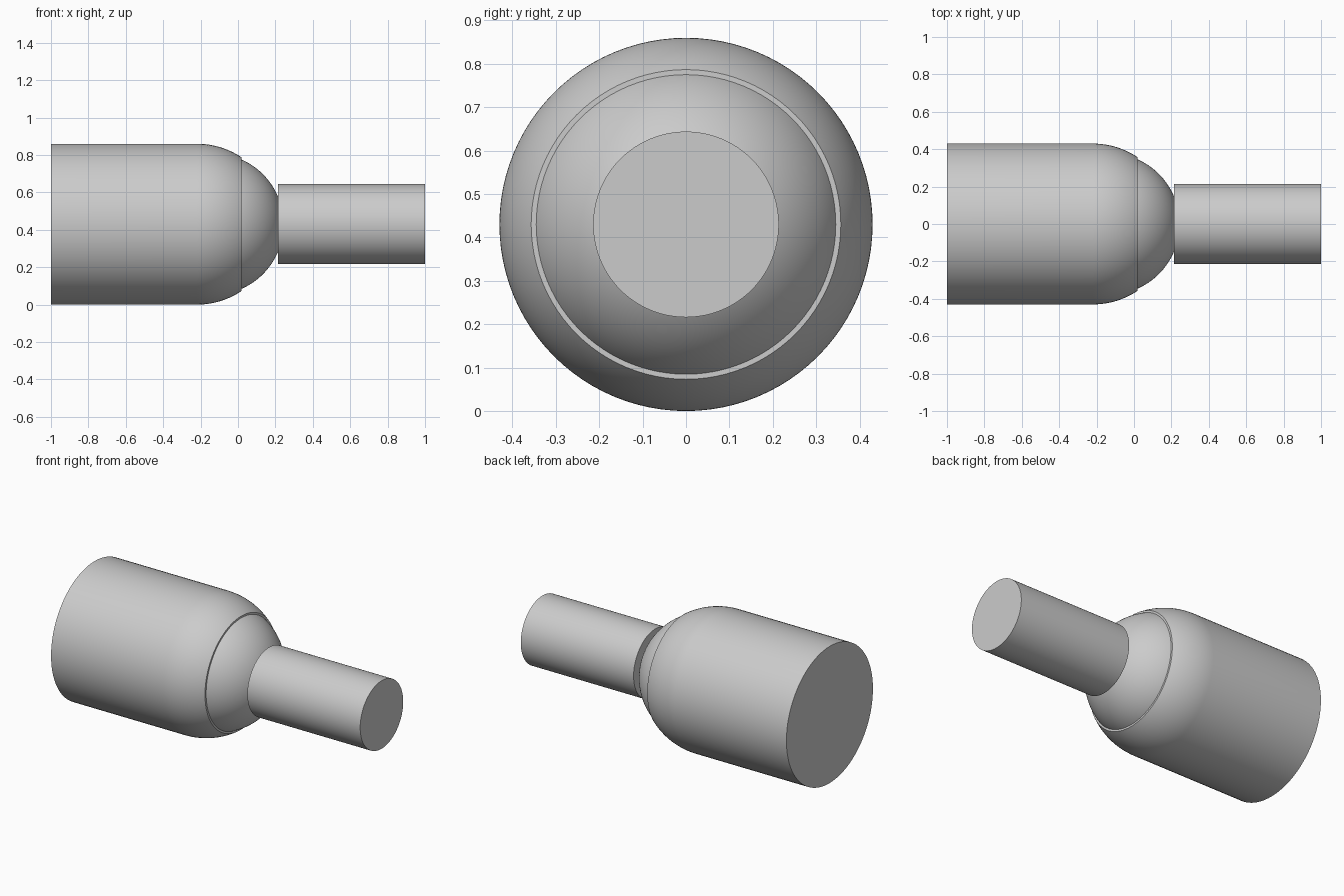
import bpy, bmesh
from math import sqrt, pi, radians
from mathutils import Matrix, Vector

cube = bpy.data.objects.get("Cube")
if cube:
    bpy.data.objects.remove(cube)

AXIS_Z = 0.43
SEGMENTS = 96

grey = bpy.data.materials.new("plain grey")
grey.use_nodes = True
grey.diffuse_color = (0.6, 0.6, 0.6, 1)
grey.node_tree.nodes["Principled BSDF"].inputs["Base Color"].default_value = (0.6, 0.6, 0.6, 1)


def arc(center, radius, start, end, steps=20):
    """Points (x, r) on a circle centred on the axis."""
    xs = [start + (end - start) * i / steps for i in range(steps + 1)]
    return [(x, sqrt(max(radius ** 2 - (x - center) ** 2, 0))) for x in xs]


def turned(name, profile):
    """Closed solid turned around the x axis, with flat end caps."""
    bm = bmesh.new()
    rings = []
    for x, r in profile:
        ring = [bm.verts.new(Matrix.Rotation(2 * pi * i / SEGMENTS, 3, 'X') @ Vector((x, 0, r)))
                for i in range(SEGMENTS)]
        rings.append(ring)
    for a, b in zip(rings, rings[1:]):
        for i in range(SEGMENTS):
            j = (i + 1) % SEGMENTS
            bm.faces.new((a[i], a[j], b[j], b[i]))
    bm.faces.new(rings[0])
    bm.faces.new(rings[-1])
    bmesh.ops.recalc_face_normals(bm, faces=bm.faces)
    mesh = bpy.data.meshes.new(name)
    bm.to_mesh(mesh)
    bm.free()
    mesh.materials.append(grey)
    obj = bpy.data.objects.new(name, mesh)
    obj.location.z = AXIS_Z
    bpy.context.collection.objects.link(obj)
    bpy.ops.object.select_all(action='DESELECT')
    obj.select_set(True)
    bpy.context.view_layer.objects.active = obj
    bpy.ops.object.shade_smooth_by_angle(angle=radians(30))
    return obj


# Socket housing: straight barrel with a rounded shoulder
turned("socket_housing", [(-1, 0.43)] + arc(-0.22, 0.43, -0.22, 0.02))

# Ball end held in the socket
turned("ball", arc(-0.134, 0.378, 0.015, 0.217))

# Shaft with flat ends
turned("shaft", [(0.215, 0.214), (1, 0.214)])
